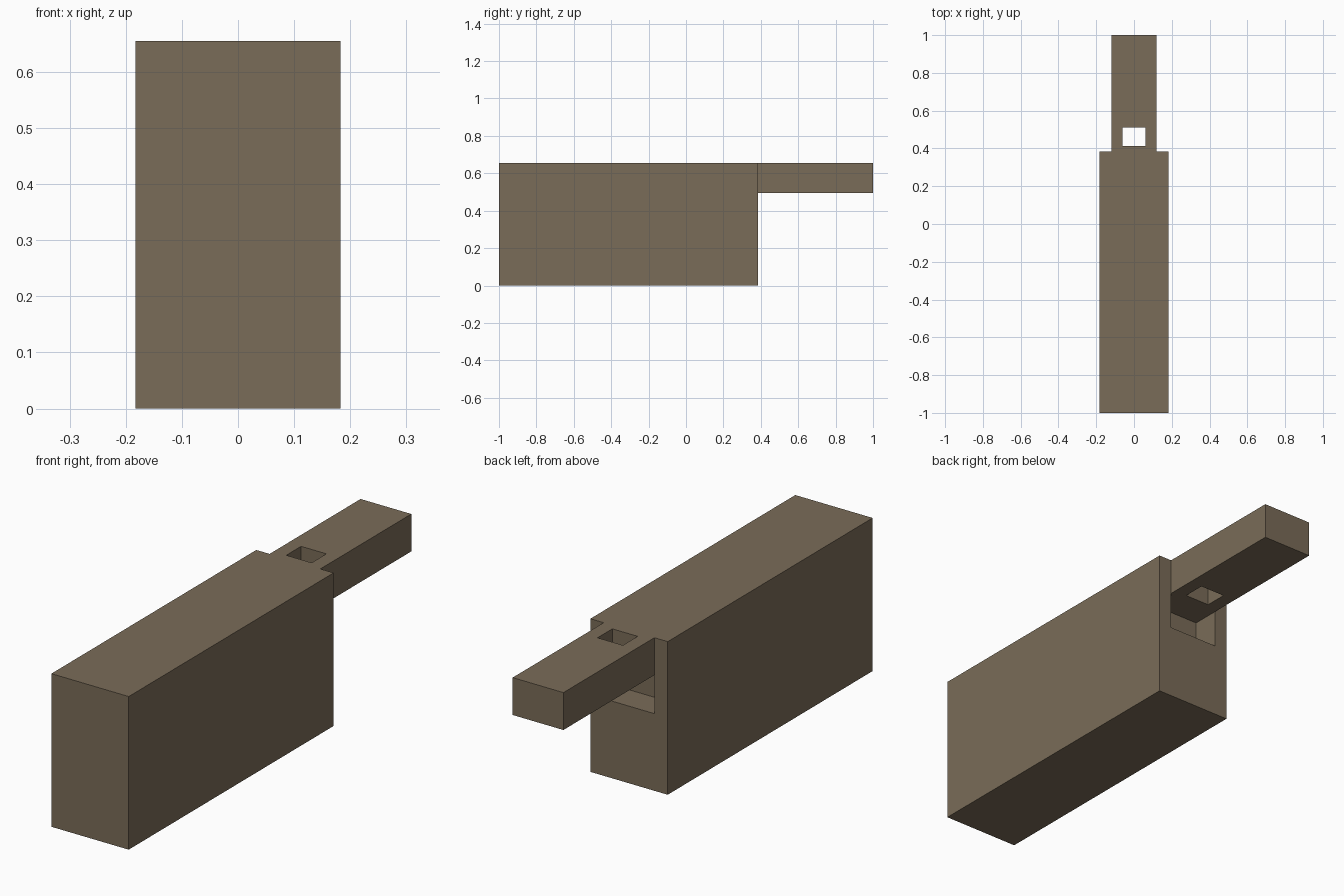
import bpy, bmesh

if "Cube" in bpy.data.objects:
    bpy.data.objects.remove(bpy.data.objects["Cube"])

wood = bpy.data.materials.new("brown_grey")
wood.diffuse_color = (0.195, 0.15, 0.098, 1)
wood.use_nodes = True
wood.node_tree.nodes["Principled BSDF"].inputs["Base Color"].default_value = wood.diffuse_color


def box(name, x0, x1, y0, y1, z0, z1):
    bm = bmesh.new()
    bmesh.ops.create_cube(bm, size=1)
    for v in bm.verts:
        v.co = (x1 if v.co.x > 0 else x0,
                y1 if v.co.y > 0 else y0,
                z1 if v.co.z > 0 else z0)
    me = bpy.data.meshes.new(name)
    bm.to_mesh(me)
    bm.free()
    me.materials.append(wood)
    ob = bpy.data.objects.new(name, me)
    bpy.context.collection.objects.link(ob)
    return ob


def cut(target, *size):
    cutter = box("cutter", *size)
    mod = target.modifiers.new("cut", 'BOOLEAN')
    mod.operation = 'DIFFERENCE'
    mod.solver = 'EXACT'
    mod.object = cutter
    bpy.context.view_layer.objects.active = target
    bpy.ops.object.modifier_apply(modifier=mod.name)
    bpy.data.objects.remove(cutter, do_unlink=True)


END = 0.385      # back face of the body
TONGUE = 0.12    # half width of the tongue
UNDER = 0.495    # underside of the tongue

# One solid block, carved down to body and tongue
block = box("slotted_block", -0.183, 0.183, -1, 1, 0, 0.655)
cut(block, -1, 1, END, 1.5, -0.5, UNDER)                 # space below tongue
for s in (-1, 1):                                        # shoulders beside tongue
    a, b = sorted((s * TONGUE, s))
    cut(block, a, b, END, 1.5, -0.5, 1)
cut(block, -TONGUE, TONGUE, 0.262, 1.5, 0.33, UNDER)     # recess in back face
cut(block, -0.06, 0.06, 0.412, 0.512, 0.2, 1)            # square hole through tongue
